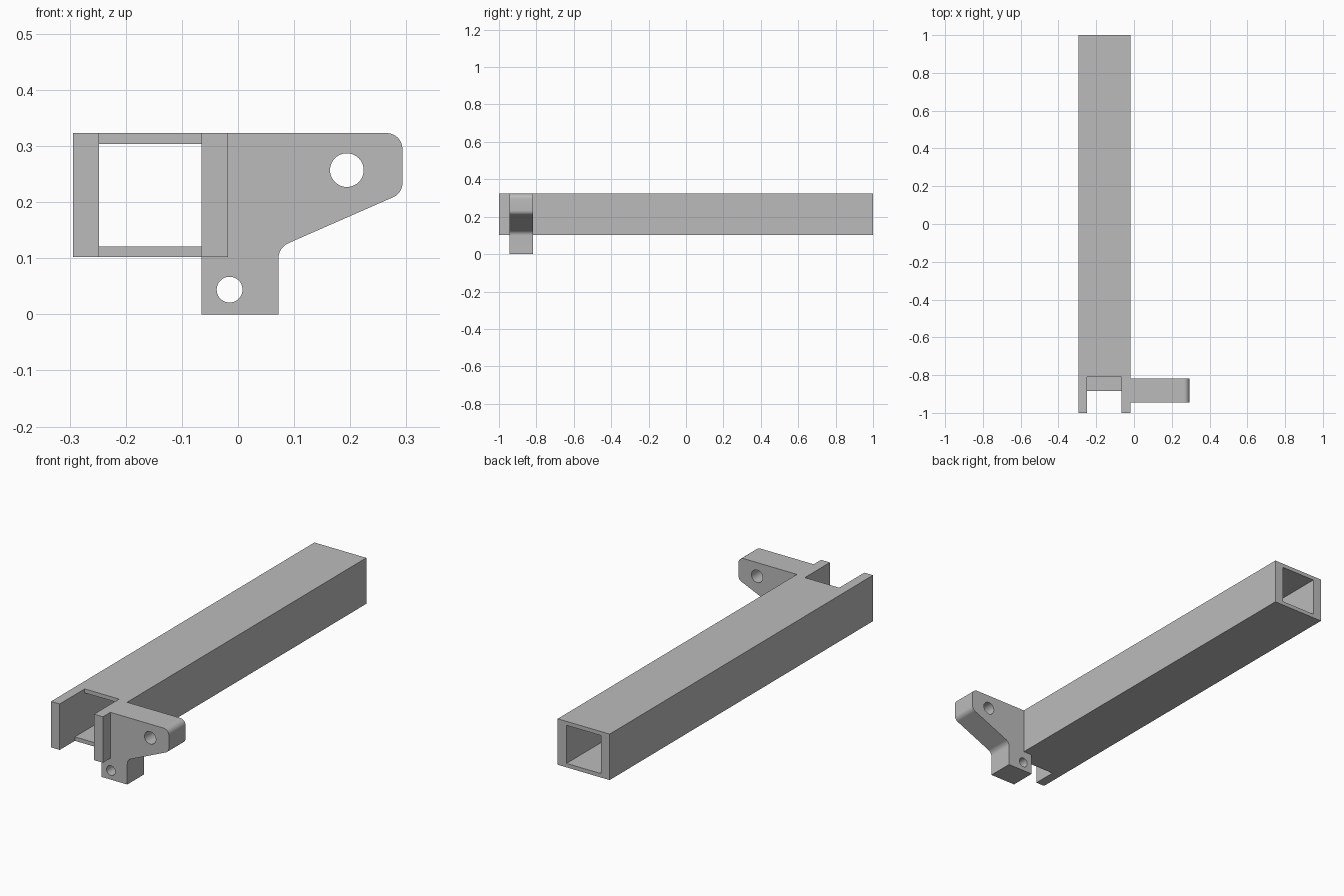
import bpy
import bmesh
import math
from mathutils import Vector

old = bpy.data.objects.get("Cube")
if old:
    bpy.data.objects.remove(old, do_unlink=True)

GREY = (0.5, 0.5, 0.5, 1)
grey = bpy.data.materials.new("plain grey")
grey.use_nodes = True
grey.diffuse_color = GREY
grey.node_tree.nodes["Principled BSDF"].inputs["Base Color"].default_value = GREY


def prism(name, outline, y0, y1):
    """Extrude an x-z outline from y0 to y1."""
    bm = bmesh.new()
    face = bm.faces.new([bm.verts.new((x, y0, z)) for x, z in outline])
    ext = bmesh.ops.extrude_face_region(bm, geom=[face])["geom"]
    moved = [v for v in ext if isinstance(v, bmesh.types.BMVert)]
    bmesh.ops.translate(bm, verts=moved, vec=(0, y1 - y0, 0))
    bmesh.ops.recalc_face_normals(bm, faces=bm.faces)
    mesh = bpy.data.meshes.new(name)
    bm.to_mesh(mesh)
    bm.free()
    mesh.materials.append(grey)
    obj = bpy.data.objects.new(name, mesh)
    bpy.context.collection.objects.link(obj)
    return obj


def rect(x0, x1, z0, z1):
    return [(x0, z0), (x1, z0), (x1, z1), (x0, z1)]


def circle(cx, cz, r, n=40):
    return [(cx + r * math.cos(math.tau * i / n), cz + r * math.sin(math.tau * i / n))
            for i in range(n)]


def rounded(corners, steps=10):
    """Fillet each (x, z, radius) corner with a tangent arc."""
    out = []
    for i, (x, z, r) in enumerate(corners):
        p = Vector((x, z))
        if r == 0:
            out.append((x, z))
            continue
        a = (Vector(corners[i - 1][:2]) - p).normalized()
        b = (Vector(corners[(i + 1) % len(corners)][:2]) - p).normalized()
        half = a.angle(b) / 2
        centre = p + (a + b).normalized() * r / math.sin(half)
        start = p + a * r / math.tan(half) - centre
        end = p + b * r / math.tan(half) - centre
        sweep = start.angle(end)
        for k in range(steps + 1):
            t = k / steps
            q = (start * math.sin((1 - t) * sweep) + end * math.sin(t * sweep)) / math.sin(sweep)
            out.append(tuple(centre + q))
    return out


def cut(obj, cutter):
    """Subtract the cutter and delete it."""
    mod = obj.modifiers.new("cut", "BOOLEAN")
    mod.operation = "DIFFERENCE"
    mod.solver = "EXACT"
    mod.object = cutter
    bpy.context.view_layer.objects.active = obj
    bpy.ops.object.modifier_apply(modifier=mod.name)
    bpy.data.objects.remove(cutter, do_unlink=True)


LEFT, RIGHT, LOW, HIGH = -0.294, -0.018, 0.102, 0.323
IN_LEFT, IN_RIGHT, IN_LOW, IN_HIGH = -0.248, -0.065, 0.121, 0.304
MID = (LOW + HIGH) / 2

# Hollow square tube, with the floor and roof cut back at the front
tube = prism("square_tube", rect(LEFT, RIGHT, LOW, HIGH), -1, 1)
cut(tube, prism("bore", rect(IN_LEFT, IN_RIGHT, IN_LOW, IN_HIGH), -1.1, 1.1))
cut(tube, prism("roof_slot", rect(IN_LEFT, IN_RIGHT, MID, HIGH + 0.1), -1.1, -0.81))
cut(tube, prism("floor_slot", rect(IN_LEFT, IN_RIGHT, LOW - 0.1, MID), -1.1, -0.885))

# Side bracket with a lower lug and two pin holes
bracket = prism("side_bracket", rounded([
    (IN_RIGHT, 0, 0), (0.072, 0, 0), (0.072, 0.119, 0.03), (0.293, 0.216, 0.027),
    (0.293, HIGH, 0.028), (RIGHT, HIGH, 0), (RIGHT, LOW, 0), (IN_RIGHT, LOW, 0),
]), -0.944, -0.817)
for x, z, r in [(0.194, 0.257, 0.03), (-0.015, 0.044, 0.023)]:
    cut(bracket, prism("pin_hole", circle(x, z, r), -1.1, -0.7))

# Smooth the fillets and holes, keep the edges crisp
for obj in (tube, bracket):
    bpy.ops.object.select_all(action="DESELECT")
    obj.select_set(True)
    bpy.context.view_layer.objects.active = obj
    bpy.ops.object.shade_smooth_by_angle(angle=math.radians(30))
